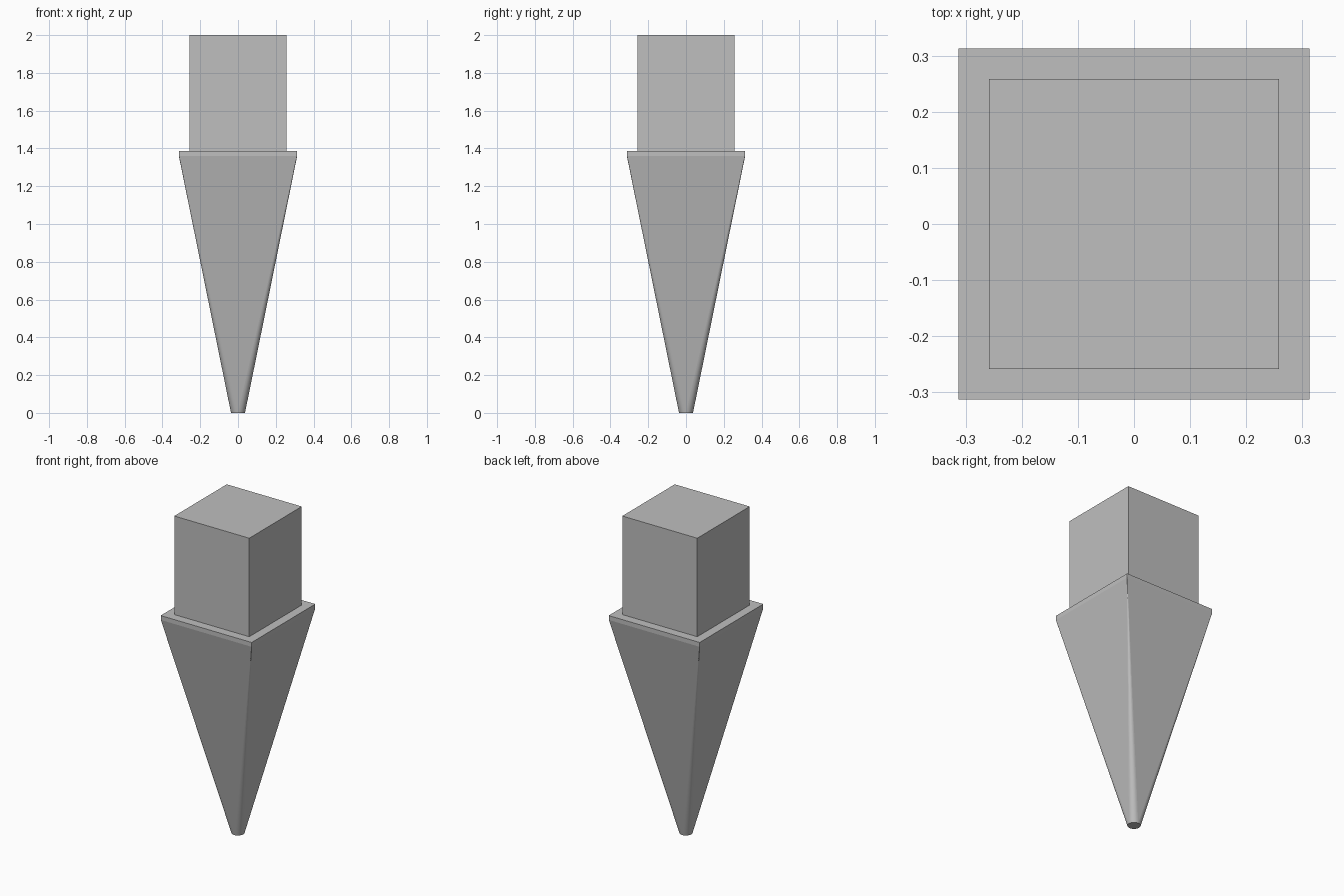
import bpy
import bmesh
import math

cube = bpy.data.objects.get("Cube")
if cube:
    bpy.data.objects.remove(cube, do_unlink=True)

COLLAR, BLOCK, TIP = 0.313, 0.258, 0.037
Z_TAPER, Z_COLLAR, Z_TOP = 1.36, 1.387, 2.0
STEPS = 8

grey = bpy.data.materials.new("plain grey")
grey.use_nodes = True
colour = (0.52, 0.52, 0.52, 1)
grey.diffuse_color = colour
grey.node_tree.nodes["Principled BSDF"].inputs["Base Color"].default_value = colour


def add_object(name, bm):
    bmesh.ops.recalc_face_normals(bm, faces=bm.faces)
    mesh = bpy.data.meshes.new(name)
    bm.to_mesh(mesh)
    bm.free()
    mesh.materials.append(grey)
    obj = bpy.data.objects.new(name, mesh)
    bpy.context.collection.objects.link(obj)
    return obj


def rounded_square(bm, half, radius, z):
    """Ring of vertices: four corner arcs joined by straight sides."""
    ring = []
    for corner in range(4):
        middle = math.pi / 4 + corner * math.pi / 2
        offset = (half - radius) * math.sqrt(2)
        for i in range(STEPS + 1):
            a = (corner + i / STEPS) * math.pi / 2
            ring.append(bm.verts.new((offset * math.cos(middle) + radius * math.cos(a),
                                      offset * math.sin(middle) + radius * math.sin(a), z)))
    return ring


# Square block on top
bm = bmesh.new()
bmesh.ops.create_cube(bm, size=1)
for v in bm.verts:
    v.co.x *= 2 * BLOCK
    v.co.y *= 2 * BLOCK
    v.co.z = Z_TOP if v.co.z > 0 else Z_COLLAR
add_object("square_block", bm)

# Spike: round tip blending into a square collar
bm = bmesh.new()
tip = rounded_square(bm, TIP, TIP, 0)
shoulder = rounded_square(bm, COLLAR, 0.002, Z_TAPER)
rim = rounded_square(bm, COLLAR, 0.002, Z_COLLAR)
count = len(tip)
for low, high in ((tip, shoulder), (shoulder, rim)):
    for i in range(count):
        j = (i + 1) % count
        face = bm.faces.new((low[i], low[j], high[j], high[i]))
        # Only the rounded corners of the taper are smooth
        face.smooth = low is tip and i % (STEPS + 1) != STEPS
bm.faces.new(tip[::-1])
bm.faces.new(rim)
bmesh.ops.remove_doubles(bm, verts=bm.verts, dist=0.00005)
add_object("tapered_spike", bm)
